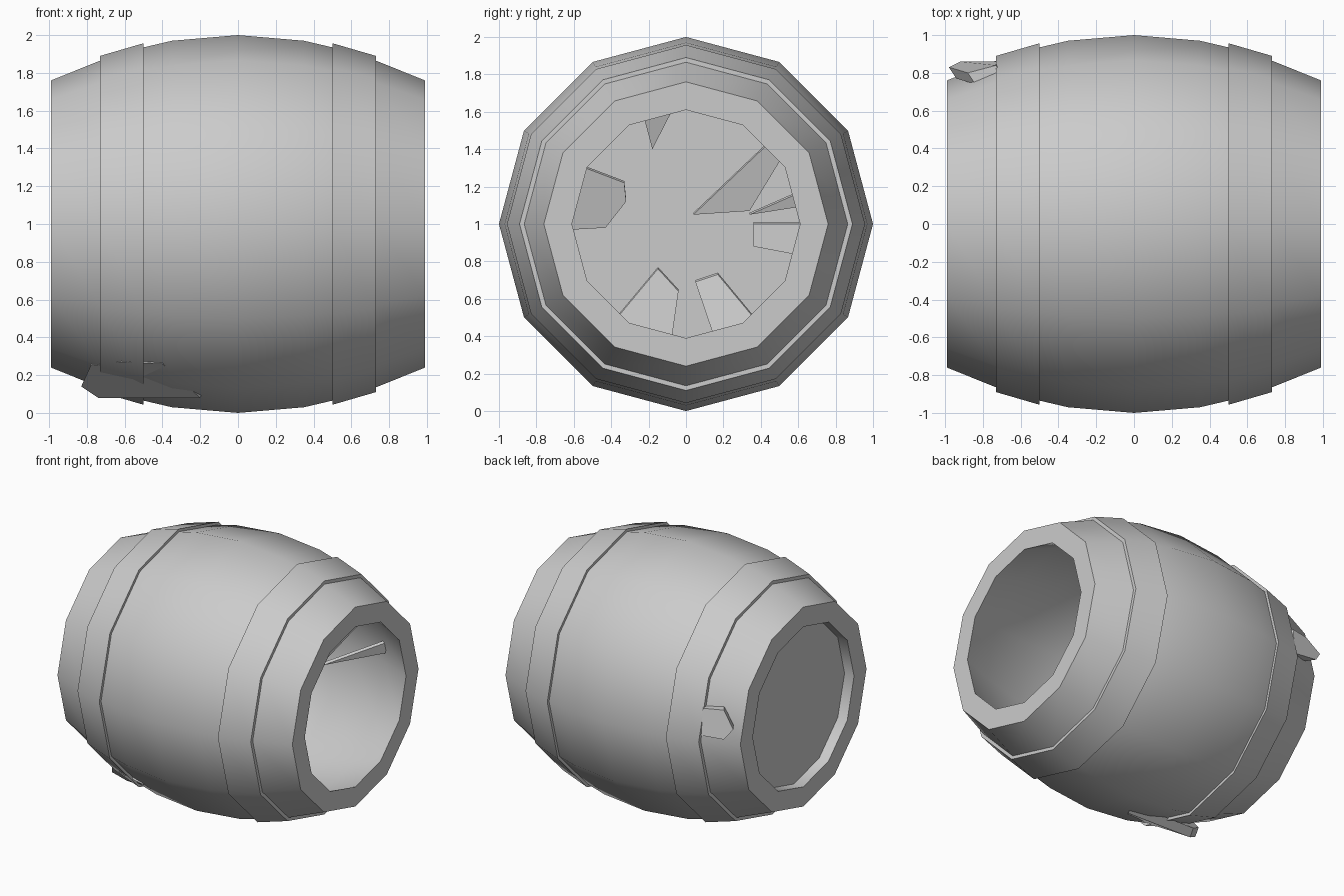
import bpy, math
from mathutils import Vector

if "Cube" in bpy.data.objects:
    bpy.data.objects.remove(bpy.data.objects["Cube"])

SIDES = 12

def finish(name, verts, faces, smooth=True):
    me = bpy.data.meshes.new(name)
    me.from_pydata(verts, [], faces)
    me.update()
    ob = bpy.data.objects.new(name, me)
    bpy.context.collection.objects.link(ob)
    bpy.ops.object.select_all(action='DESELECT')
    ob.select_set(True)
    bpy.context.view_layer.objects.active = ob
    bpy.ops.object.mode_set(mode='EDIT')
    bpy.ops.mesh.select_all(action='SELECT')
    bpy.ops.mesh.normals_make_consistent(inside=False)
    bpy.ops.object.mode_set(mode='OBJECT')
    if smooth:
        bpy.ops.object.shade_smooth_by_angle(angle=math.radians(35))
    return ob

def lathe(name, profile):
    """Revolve (x, radius) points around the horizontal axis at z = 1, capping both ends."""
    verts, faces = [], []
    for x, r in profile:
        for i in range(SIDES):
            a = 2 * math.pi * i / SIDES
            verts.append((x, r * math.cos(a), 1 + r * math.sin(a)))
    n = len(profile)
    for j in range(n - 1):
        k = j + 1
        for i in range(SIDES):
            m = (i + 1) % SIDES
            faces.append((j * SIDES + i, j * SIDES + m, k * SIDES + m, k * SIDES + i))
    faces.append(tuple(range(SIDES)))
    faces.append(tuple(range((n - 1) * SIDES, n * SIDES)))
    return finish(name, verts, faces)

def splinter(name, points, offset):
    """Thin chip: a polygon thickened by an offset vector."""
    off = Vector(offset)
    n = len(points)
    verts = [Vector(p) for p in points] + [Vector(p) + off for p in points]
    faces = [tuple(range(n)), tuple(range(n, 2 * n))]
    faces += [(i, (i + 1) % n, (i + 1) % n + n, i + n) for i in range(n)]
    return finish(name, verts, faces, smooth=False)

# Barrel: recessed head on the left, raised hoop bands, open right end, bulged hollow inside
lathe("barrel_body", [
    (-0.91, 0.61), (-0.99, 0.61), (-0.99, 0.76), (-0.73, 0.865),
    (-0.73, 0.89), (-0.50, 0.957), (-0.50, 0.935), (-0.35, 0.97), (0, 1.0),
    (0.35, 0.97), (0.50, 0.935), (0.50, 0.957), (0.73, 0.89),
    (0.73, 0.865), (0.99, 0.76), (0.99, 0.61), (0.73, 0.715), (0.35, 0.82),
    (0, 0.85), (-0.35, 0.82), (-0.73, 0.715), (-0.88, 0.655)])

# Splinters standing off the outside
splinter("front_splinter", [(-0.83, -0.33, 0.14), (-0.78, -0.40, 0.25),
         (-0.62, -0.54, 0.27), (-0.40, -0.58, 0.26), (-0.20, -0.30, 0.08),
         (-0.74, -0.28, 0.08)], (0.02, 0.06, 0.04))
splinter("back_splinter", [(-0.73, 0.86, 1.04), (-0.92, 0.86, 1.06),
         (-0.98, 0.83, 1.14), (-0.88, 0.80, 1.25), (-0.73, 0.84, 1.24)],
         (0.04, -0.06, 0))

# Splinters standing inward from the inner wall
chips = [
    [(0.60, 0.43, 1.42), (0.70, 0.54, 1.40), (0.48, 0.34, 1.07), (0.30, 0.04, 1.05)],
    [(0.80, 0.66, 1.19), (0.78, 0.66, 1.10), (0.48, 0.34, 1.05)],
    [(0.0, -0.26, 1.70), (0.0, 0.0, 1.75), (-0.1, -0.18, 1.40)],
    [(0.0, 0.80, 1.00), (0.0, 0.78, 0.80), (-0.1, 0.36, 0.88), (-0.1, 0.36, 1.00)],
    [(0.0, -0.50, 0.34), (0.0, -0.10, 0.22), (-0.1, -0.04, 0.64), (-0.1, -0.15, 0.76)],
    [(0.0, 0.20, 0.25), (0.0, 0.46, 0.38), (-0.1, 0.17, 0.73), (-0.1, 0.05, 0.69)],
    [(0.0, -0.78, 0.96), (-0.1, -0.43, 0.98), (-0.1, -0.32, 1.12),
     (-0.1, -0.33, 1.22), (0.0, -0.54, 1.30), (0.0, -0.76, 1.25)],
]
for i, c in enumerate(chips):
    splinter(f"inner_splinter_{i + 1}", c, (-0.02, 0, 0.01))
